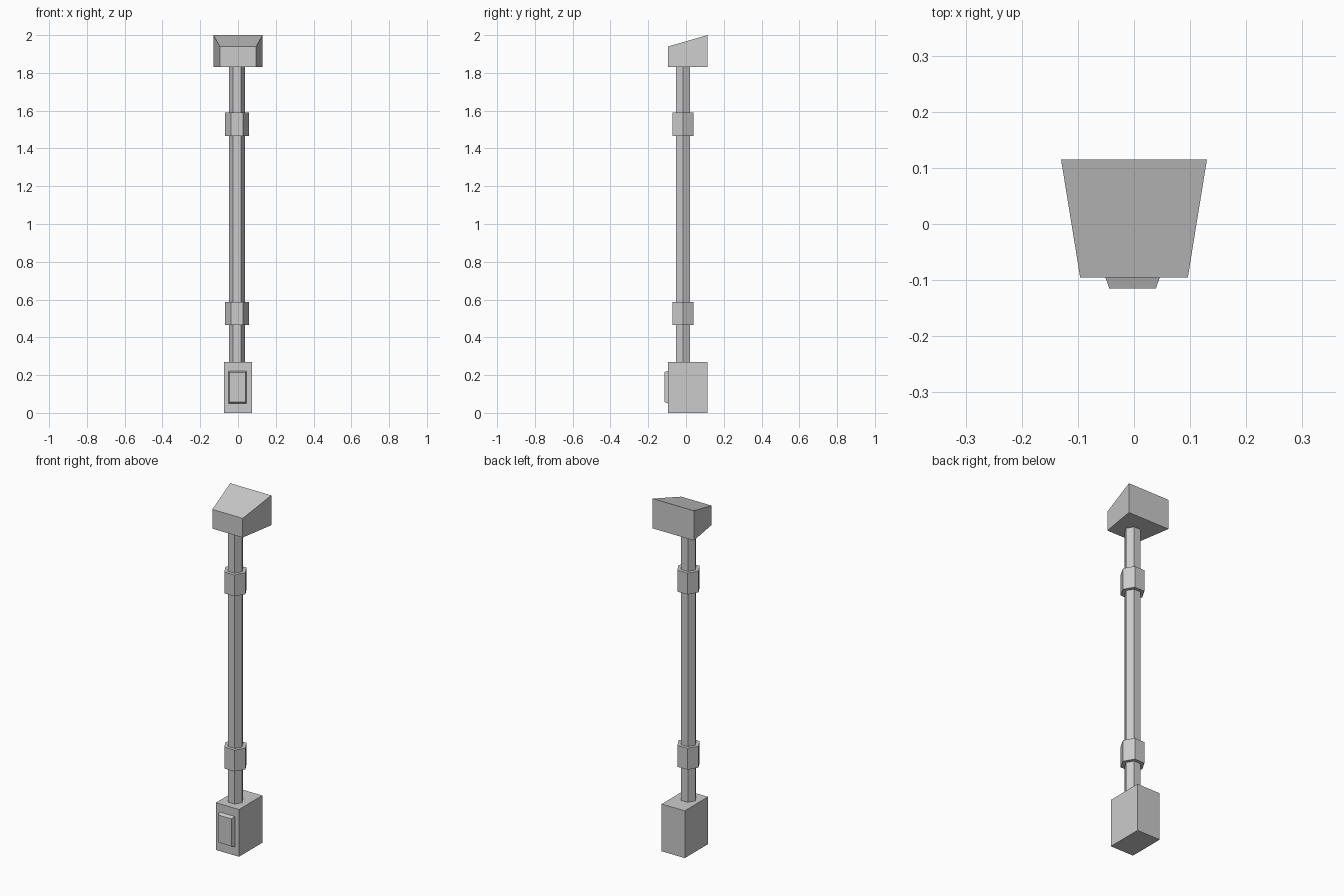
import bpy, bmesh, math

if "Cube" in bpy.data.objects:
    bpy.data.objects.remove(bpy.data.objects["Cube"])

FRONT, BACK = -0.095, 0.115      # shared depth of base and head
AXIS = (-0.0045, -0.0165)        # pole centre


def make_object(name, bm):
    bmesh.ops.recalc_face_normals(bm, faces=bm.faces)
    mesh = bpy.data.meshes.new(name)
    bm.to_mesh(mesh)
    bm.free()
    obj = bpy.data.objects.new(name, mesh)
    bpy.context.collection.objects.link(obj)
    return obj


def loft(name, ring_a, ring_b):
    """Closed solid between two matching rings of points."""
    bm = bmesh.new()
    a = [bm.verts.new(p) for p in ring_a]
    b = [bm.verts.new(p) for p in ring_b]
    bm.faces.new(a)
    bm.faces.new(b)
    n = len(a)
    for i in range(n):
        j = (i + 1) % n
        bm.faces.new((a[i], a[j], b[j], b[i]))
    return make_object(name, bm)


def upright_rect(x0, x1, z0, z1, y):
    return [(x0, y, z0), (x1, y, z0), (x1, y, z1), (x0, y, z1)]


def hexagon(radius, z):
    return [(AXIS[0] + radius * math.cos(math.radians(60 * i)),
             AXIS[1] + radius * math.sin(math.radians(60 * i)), z) for i in range(6)]


# Base box with a bevelled panel on its front
loft("base_box", upright_rect(-0.073, 0.073, 0, 0.27, FRONT),
     upright_rect(-0.073, 0.073, 0, 0.27, BACK))
loft("front_panel", upright_rect(-0.051, 0.046, 0.05, 0.223, FRONT),
     upright_rect(-0.044, 0.039, 0.058, 0.215, -0.115))

# Hexagonal pole and its two collars
loft("pole", hexagon(0.0425, 0.265), hexagon(0.0425, 1.835))
for name, z in (("lower_collar", 0.466), ("upper_collar", 1.467)):
    loft(name, hexagon(0.0635, z), hexagon(0.0635, z + 0.122))

# Head block: wider and taller at the back, giving a sloped top
loft("head_block", upright_rect(-0.096, 0.096, 1.83, 1.94, FRONT),
     upright_rect(-0.13, 0.13, 1.83, 2.0, BACK))
